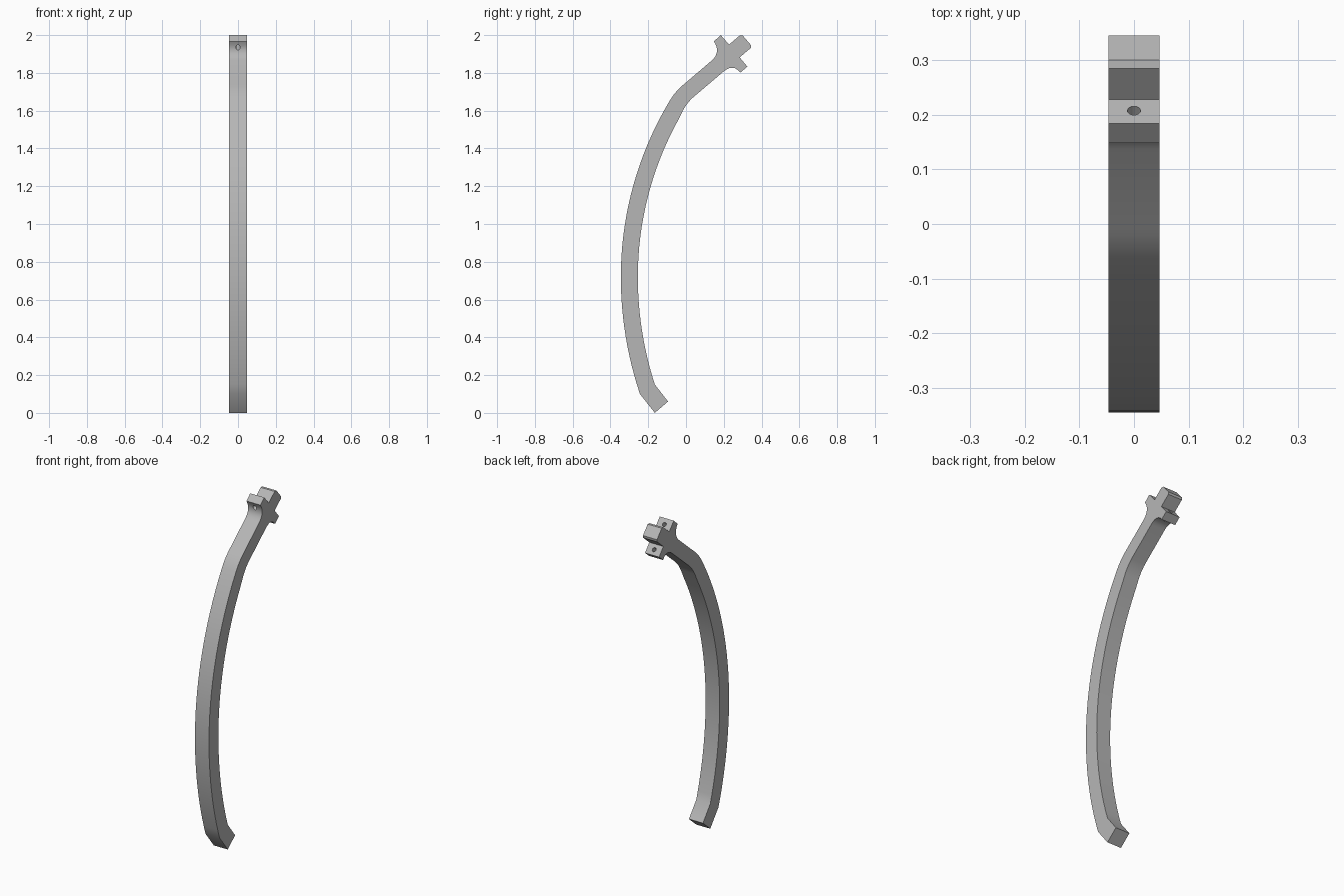
import bpy, bmesh, math
from mathutils import Vector

cube = bpy.data.objects.get("Cube")
if cube:
    bpy.data.objects.remove(cube)

HALF = 0.047            # half width of the bar
BELLY_Z = 0.72          # height of the furthest bulge
AXIS = Vector((0, 0.76, 0.65)).normalized()   # direction of the mounting end

grey = bpy.data.materials.new("plain grey")
grey.use_nodes = True
colour = (0.47, 0.47, 0.47, 1)
grey.diffuse_color = colour
grey.node_tree.nodes["Principled BSDF"].inputs["Base Color"].default_value = colour


def bow(y, radius, z0, z1, steps):
    """Arc whose vertical tangent sits at (y, BELLY_Z)."""
    points = []
    for i in range(steps + 1):
        dz = z0 + (z1 - z0) * i / steps - BELLY_Z
        points.append((y + radius - math.sqrt(radius ** 2 - dz ** 2), BELLY_Z + dz))
    return points


def bend(a, corner, b, steps=6):
    """Rounded corner from a to b."""
    a, c, b = Vector(a), Vector(corner), Vector(b)
    return [tuple(a.lerp(c, t).lerp(c.lerp(b, t), t))
            for t in (i / steps for i in range(steps + 1))]


# Side profile: up the outer edge, round the mounting end, down the inner edge
outline = [(-0.165, 0.0)]
outline += bow(-0.345, 1.95, 0.10, BELLY_Z, 12)
outline += bow(-0.345, 1.81, BELLY_Z, 1.60, 16)[1:]
outline += bend((-0.085, 1.655), (-0.055, 1.705), (-0.005, 1.745))
outline += bend((0.137, 1.866), (0.185, 1.91), (0.148, 1.967), 8)      # upper tab fillet
outline += [(0.184, 2.0), (0.228, 1.95)]
outline += [(0.284, 1.998), (0.30, 1.998), (0.345, 1.946), (0.343, 1.932)]  # end block
outline += [(0.284, 1.882), (0.325, 1.833), (0.287, 1.801)]            # lower tab
outline += bend((0.287, 1.801), (0.25, 1.85), (0.20, 1.808), 8)[1:]
outline += bend((0.035, 1.668), (0.005, 1.64), (-0.017, 1.60))
outline += bow(-0.255, 1.72, 1.55, BELLY_Z, 16)
outline += bow(-0.255, 1.85, BELLY_Z, 0.15, 12)[1:]
outline += [(-0.095, 0.06)]

# Curved handle, extruded across its width
bm = bmesh.new()
face = bm.faces.new([bm.verts.new((-HALF, y, z)) for y, z in outline])
extruded = bmesh.ops.extrude_face_region(bm, geom=[face])["geom"]
bmesh.ops.translate(bm, vec=(2 * HALF, 0, 0),
                    verts=[v for v in extruded if isinstance(v, bmesh.types.BMVert)])
bmesh.ops.recalc_face_normals(bm, faces=bm.faces)
mesh = bpy.data.meshes.new("curved_handle")
bm.to_mesh(mesh)
bm.free()
mesh.materials.append(grey)
handle = bpy.data.objects.new("curved_handle", mesh)
bpy.context.collection.objects.link(handle)

# Screw hole through each tab
for name, y, z in (("upper_hole", 0.208, 1.974), ("lower_hole", 0.304, 1.857)):
    bpy.ops.mesh.primitive_cylinder_add(
        vertices=24, radius=0.012, depth=0.2, location=(0, y, z),
        rotation=AXIS.to_track_quat("Z", "X").to_euler())
    cutter = bpy.context.object
    cutter.name = name
    cutter.hide_render = True
    cutter.data.materials.append(grey)
    bpy.ops.object.select_all(action="DESELECT")
    bpy.context.view_layer.objects.active = handle
    handle.select_set(True)
    cut = handle.modifiers.new(name, "BOOLEAN")
    cut.operation = "DIFFERENCE"
    cut.solver = "EXACT"
    cut.object = cutter
    bpy.ops.object.modifier_apply(modifier=cut.name)
    bpy.data.objects.remove(cutter)

bpy.ops.object.shade_smooth_by_angle(angle=math.radians(30))
